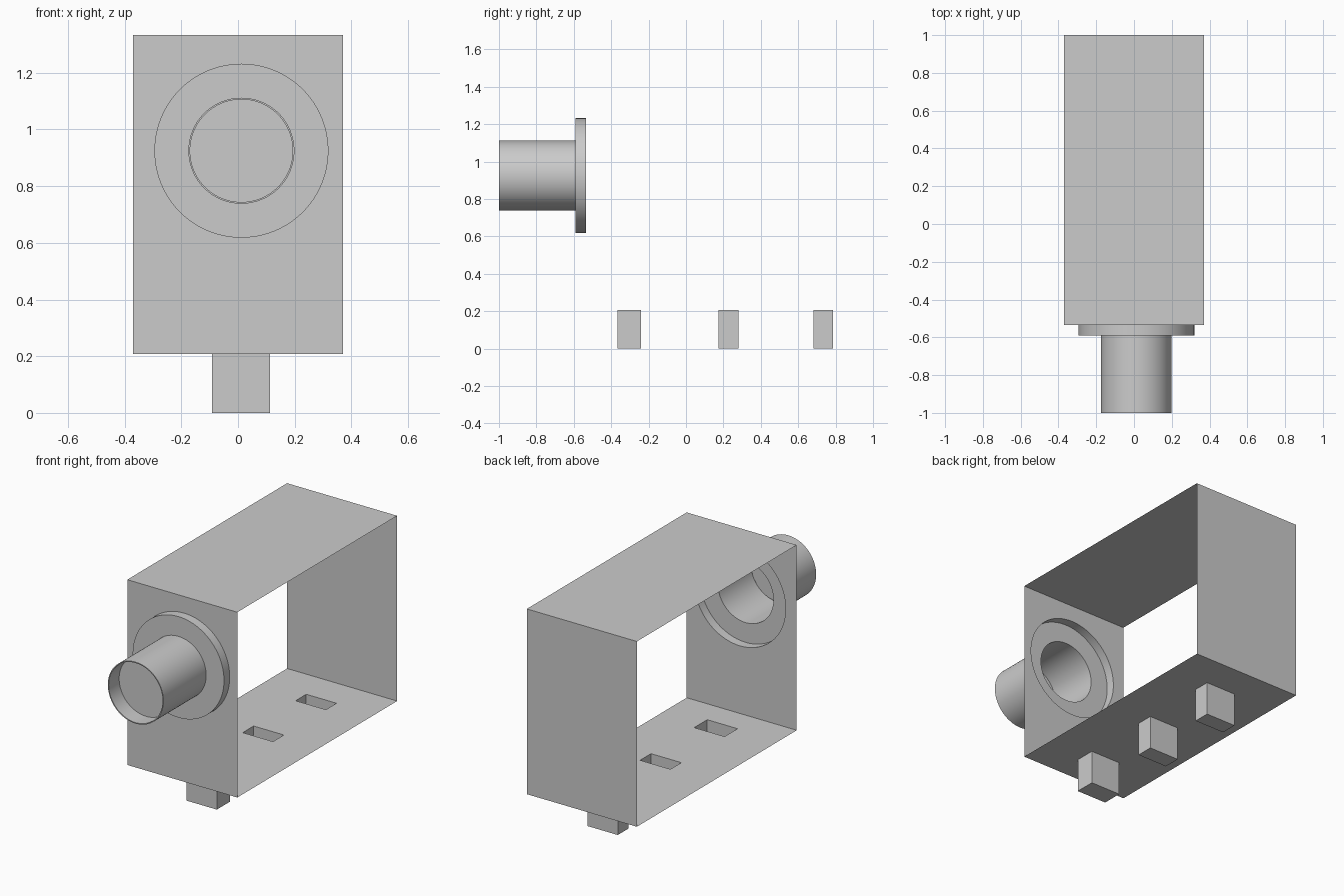
import bpy, bmesh, math
from mathutils import Vector, Matrix

cube = bpy.data.objects.get("Cube")
if cube:
    bpy.data.objects.remove(cube, do_unlink=True)

# Main dimensions
W = 0.37                        # half width of the sheet frame
FRONT, BACK = -0.535, 1.0
FLOOR, TOP = 0.207, 1.333
CX, CZ = 0.012, 0.925           # centre of the tube
FLANGE_R, TUBE_R, LIP_R = 0.307, 0.187, 0.181
SEGMENTS = 96
PIN_X = (-0.091, 0.113)
PIN_Y = [(-0.365, -0.24), (0.175, 0.28), (0.683, 0.785)]

grey = bpy.data.materials.new("plain_grey")
grey.use_nodes = True
grey.diffuse_color = (0.6, 0.6, 0.6, 1)
grey.node_tree.nodes["Principled BSDF"].inputs["Base Color"].default_value = (0.6, 0.6, 0.6, 1)


def finish(name, bm):
    mesh = bpy.data.meshes.new(name)
    bm.to_mesh(mesh)
    bm.free()
    mesh.materials.append(grey)
    obj = bpy.data.objects.new(name, mesh)
    bpy.context.collection.objects.link(obj)
    return obj


def rectangle(x, y):
    return [(x[0], y[0]), (x[1], y[0]), (x[1], y[1]), (x[0], y[1])]


def sheet(name, loops, place, facing):
    """Flat sheet: the first loop is the outline, the others are holes."""
    bm = bmesh.new()
    for loop in loops:
        verts = [bm.verts.new(place(a, b)) for a, b in loop]
        for i, v in enumerate(verts):
            bm.edges.new((verts[i - 1], v))
    bmesh.ops.triangle_fill(bm, use_beauty=True, edges=bm.edges[:], normal=facing)
    bm.normal_update()
    bmesh.ops.reverse_faces(bm, faces=[f for f in bm.faces if f.normal.dot(Vector(facing)) < 0])
    return finish(name, bm)


# Sheet frame, open on both sides
circle = [(CX + FLANGE_R * math.cos(math.tau * i / SEGMENTS),
           CZ + FLANGE_R * math.sin(math.tau * i / SEGMENTS)) for i in range(SEGMENTS)]
wall = rectangle((-W, W), (FLOOR, TOP))
deck = rectangle((-W, W), (FRONT, BACK))
pin_holes = [rectangle(PIN_X, y) for y in PIN_Y]
sheet("front_wall", [wall, circle], lambda a, b: (a, FRONT, b), (0, -1, 0))
sheet("back_wall", [wall], lambda a, b: (a, BACK, b), (0, 1, 0))
sheet("roof", [deck], lambda a, b: (a, b, TOP), (0, 0, 1))
sheet("floor", [deck] + pin_holes, lambda a, b: (a, b, FLOOR), (0, 0, -1))

# Hollow pins under the floor, open at the top
for label, (y0, y1) in zip(("front", "middle", "back"), PIN_Y):
    bm = bmesh.new()
    size = Matrix.Diagonal((PIN_X[1] - PIN_X[0], y1 - y0, FLOOR, 1))
    centre = Matrix.Translation((sum(PIN_X) / 2, (y0 + y1) / 2, FLOOR / 2))
    bmesh.ops.create_cube(bm, size=1, matrix=centre @ size)
    bm.normal_update()
    bmesh.ops.delete(bm, geom=[f for f in bm.faces if f.normal.z > 0.5], context='FACES')
    finish(label + "_pin", bm)

# Flange, tube, lip and recessed end disc as one turned profile (radius, y)
profile = [(FLANGE_R, FRONT), (FLANGE_R, -0.59), (TUBE_R, -0.59), (TUBE_R, -1),
           (LIP_R, -1), (LIP_R, -0.9)]
bm = bmesh.new()
rings = []
for r, y in profile:
    rings.append([bm.verts.new((CX + r * math.cos(math.tau * i / SEGMENTS), y,
                                CZ + r * math.sin(math.tau * i / SEGMENTS)))
                  for i in range(SEGMENTS)])
for a, b in zip(rings, rings[1:]):
    for i in range(SEGMENTS):
        bm.faces.new((a[i - 1], a[i], b[i], b[i - 1]))
bm.faces.new(rings[-1])
bmesh.ops.recalc_face_normals(bm, faces=bm.faces[:])
bm.normal_update()
bm.faces.ensure_lookup_table()
if bm.faces[-1].normal.y > 0:
    bmesh.ops.reverse_faces(bm, faces=bm.faces[:])
tube = finish("flanged_tube", bm)
bpy.ops.object.select_all(action='DESELECT')
tube.select_set(True)
bpy.context.view_layer.objects.active = tube
bpy.ops.object.shade_smooth_by_angle(angle=math.radians(30))
